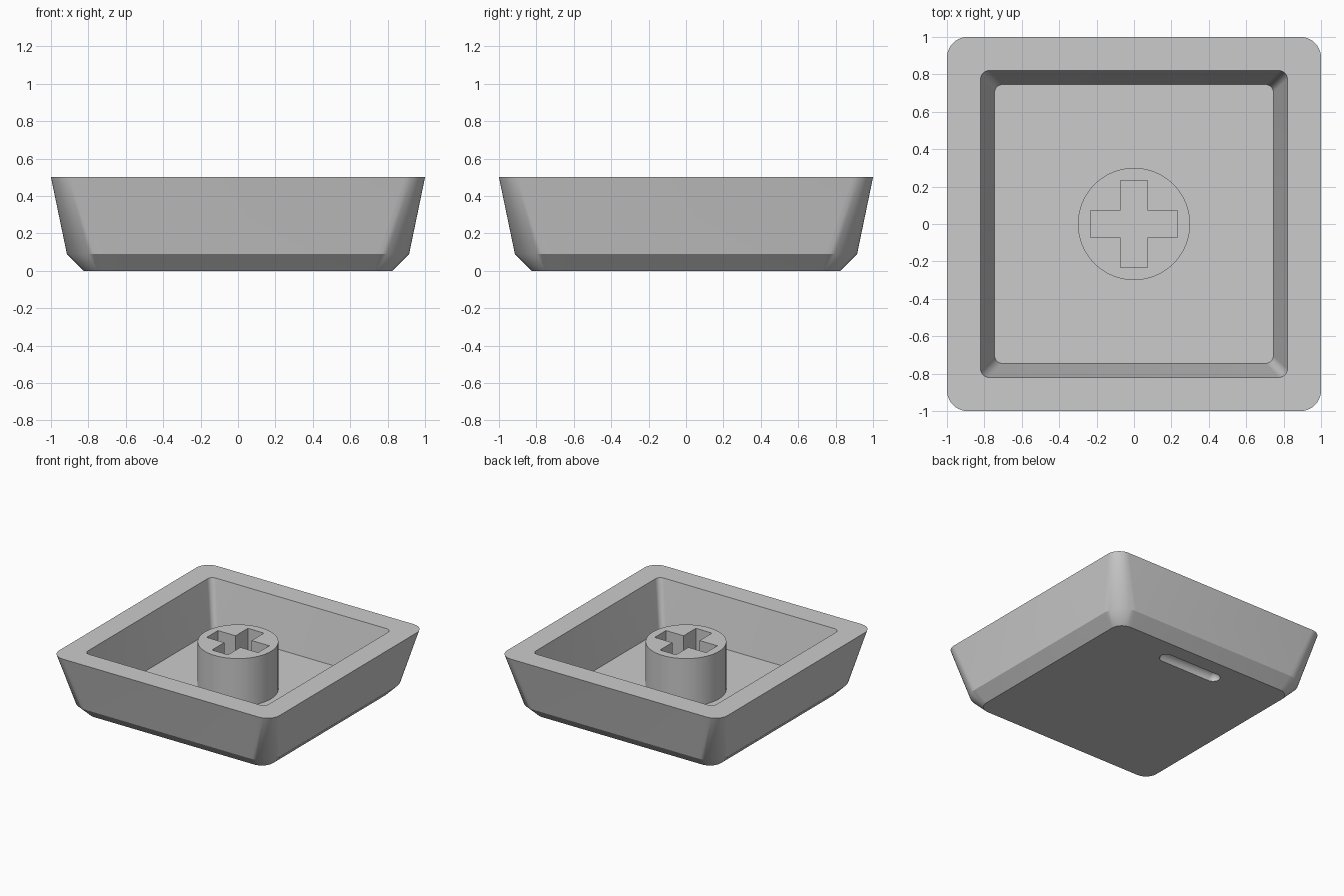
import bpy, bmesh
from math import sin, cos, pi, radians
from mathutils import Matrix

if "Cube" in bpy.data.objects:
    bpy.data.objects.remove(bpy.data.objects["Cube"], do_unlink=True)

grey = bpy.data.materials.new("plain_grey")
grey.use_nodes = True
COLOUR = (0.6, 0.6, 0.6, 1)
grey.diffuse_color = COLOUR
grey.node_tree.nodes["Principled BSDF"].inputs["Base Color"].default_value = COLOUR

FLOOR, TOP = 0.11, 0.5


def make_object(name, bm):
    bmesh.ops.recalc_face_normals(bm, faces=bm.faces)
    mesh = bpy.data.meshes.new(name)
    bm.to_mesh(mesh)
    bm.free()
    mesh.materials.append(grey)
    obj = bpy.data.objects.new(name, mesh)
    bpy.context.collection.objects.link(obj)
    return obj


def select_only(obj):
    bpy.ops.object.select_all(action="DESELECT")
    obj.select_set(True)
    bpy.context.view_layer.objects.active = obj


def cut(obj, cutter):
    mod = obj.modifiers.new("cut", "BOOLEAN")
    mod.operation, mod.solver, mod.object = "DIFFERENCE", "EXACT", cutter
    select_only(obj)
    bpy.ops.object.modifier_apply(modifier=mod.name)
    bpy.data.objects.remove(cutter, do_unlink=True)


def smooth(obj):
    select_only(obj)
    bpy.ops.object.shade_smooth_by_angle(angle=radians(30))


def rounded_square(bm, half, radius, z, steps=10):
    """Ring of vertices round a square with rounded corners."""
    ring = []
    for k, (sx, sy) in enumerate(((1, 1), (-1, 1), (-1, -1), (1, -1))):
        for i in range(steps + 1):
            a = (k + i / steps) * pi / 2
            ring.append(bm.verts.new((sx * (half - radius) + radius * cos(a),
                                      sy * (half - radius) + radius * sin(a), z)))
    return ring


def prism(bm, outline, z0, z1):
    """Closed solid from a flat outline."""
    low, high = ([bm.verts.new((x, y, z)) for x, y in outline] for z in (z0, z1))
    bm.faces.new(low)
    bm.faces.new(high)
    bridge(bm, low, high)


def bridge(bm, a, b):
    n = len(a)
    for i in range(n):
        bm.faces.new((a[i], a[(i + 1) % n], b[(i + 1) % n], b[i]))


# Hollow tray shell: chamfered base, flared walls, rim, inner walls, floor
bm = bmesh.new()
sections = ((0.825, 0.10, 0), (0.915, 0.17, 0.09), (1, 0.11, TOP),
            (0.82, 0.045, TOP), (0.745, 0.04, FLOOR))
rings = [rounded_square(bm, *s) for s in sections]
for a, b in zip(rings, rings[1:]):
    bridge(bm, a, b)
bm.faces.new(rings[0])
bm.faces.new(rings[-1])
shell = make_object("tray_shell", bm)

# Rounded finger groove in the underside
bm = bmesh.new()
bmesh.ops.create_uvsphere(bm, u_segments=24, v_segments=13, radius=0.055,
                          matrix=Matrix.Rotation(pi / 2, 4, "Y"))
for v in bm.verts:
    v.co.x += 0.225 if v.co.x > 0 else -0.225
    v.co.y += 0.645
groove = make_object("groove_cutter", bm)
groove.hide_render = True
cut(shell, groove)
smooth(shell)

# Round stem with a cross-shaped socket
bm = bmesh.new()
prism(bm, [(0.3 * cos(i * pi / 32), 0.3 * sin(i * pi / 32)) for i in range(64)],
      FLOOR - 0.01, TOP)
stem = make_object("stem", bm)

bm = bmesh.new()
arm, width = 0.233, 0.073
cross = []
for c, s in ((1, 0), (0, 1), (-1, 0), (0, -1)):
    for x, y in ((arm, -width), (arm, width), (width, width)):
        cross.append((c * x - s * y, s * x + c * y))
prism(bm, cross, FLOOR, TOP + 0.1)
socket = make_object("socket_cutter", bm)
socket.hide_render = True
cut(stem, socket)
smooth(stem)
